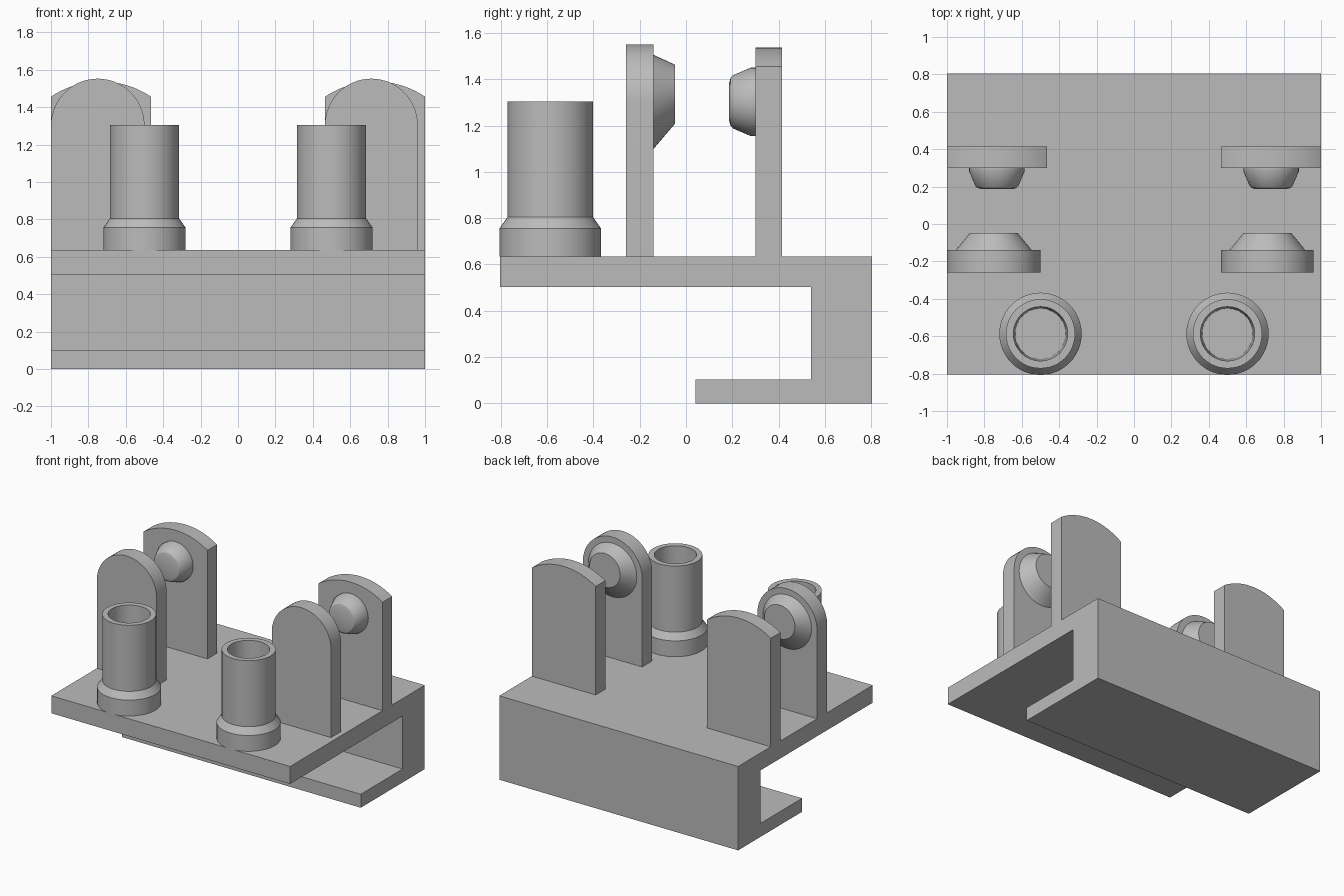
import bpy, bmesh
from math import sin, cos, asin, pi, radians
from mathutils import Matrix, Vector

cube = bpy.data.objects.get("Cube")
if cube:
    bpy.data.objects.remove(cube, do_unlink=True)

# Single grey material
grey = bpy.data.materials.new("plain_grey")
colour = (0.5, 0.5, 0.5, 1)
grey.diffuse_color = colour
grey.use_nodes = True
grey.node_tree.nodes["Principled BSDF"].inputs["Base Color"].default_value = colour

DECK = 0.635


def finish(bm, name, smooth=True):
    bmesh.ops.recalc_face_normals(bm, faces=bm.faces)
    mesh = bpy.data.meshes.new(name)
    bm.to_mesh(mesh)
    bm.free()
    mesh.materials.append(grey)
    obj = bpy.data.objects.new(name, mesh)
    bpy.context.collection.objects.link(obj)
    if smooth:
        bpy.ops.object.select_all(action="DESELECT")
        obj.select_set(True)
        bpy.context.view_layer.objects.active = obj
        bpy.ops.object.shade_smooth_by_angle(angle=radians(25))
    return obj


def prism(name, outline, travel, smooth=True):
    """Extrude a flat outline along a vector."""
    bm = bmesh.new()
    face = bm.faces.new([bm.verts.new(p) for p in outline])
    out = bmesh.ops.extrude_face_region(bm, geom=[face], use_keep_orig=True)
    moved = [v for v in out["geom"] if isinstance(v, bmesh.types.BMVert)]
    bmesh.ops.translate(bm, verts=moved, vec=Vector(travel))
    return finish(bm, name, smooth)


def turned(name, rings, origin, tilt=0, sides=48):
    """Loft circles given as (radius, height, sideways shift), capping both ends."""
    bm = bmesh.new()
    loops = []
    for r, h, shift in rings:
        loops.append([bm.verts.new((r * cos(2 * pi * i / sides),
                                    r * sin(2 * pi * i / sides) + shift, h))
                      for i in range(sides)])
    for a, b in zip(loops, loops[1:]):
        for i in range(sides):
            j = (i + 1) % sides
            bm.faces.new((a[i], a[j], b[j], b[i]))
    bm.faces.new(loops[0])
    bm.faces.new(loops[-1])
    bm.transform(Matrix.Translation(origin) @ Matrix.Rotation(radians(tilt), 4, "X"))
    return finish(bm, name)


def arched_plate(name, x, half, y, thick, top, radius, steps=32):
    """Upright plate whose top is a circular arc."""
    spread = asin(half / radius)
    outline = [(x - half, y, DECK), (x + half, y, DECK)]
    for i in range(steps + 1):
        a = spread * (1 - 2 * i / steps)
        outline.append((x + radius * sin(a), y, top - radius + radius * cos(a)))
    return prism(name, outline, (0, thick, 0))


# C-shaped bracket with a wide deck
profile = [(-0.805, 0.503), (-0.805, DECK), (0.805, DECK), (0.805, 0),
           (0.04, 0), (0.04, 0.102), (0.54, 0.102), (0.54, 0.503)]
prism("bracket", [(-1, y, z) for y, z in profile], (2, 0, 0), smooth=False)

# Hollow cups with a flared foot
cup = [(0.22, 0, 0), (0.22, 0.12, 0), (0.185, 0.17, 0), (0.185, 0.67, 0),
       (0.145, 0.67, 0), (0.135, 0.02, 0)]
# Slanted pads on the front plates, rounded knobs on the back plates
pad = [(0.203, 0, 0), (0.128, 0.092, -0.033)]
knob = [(0.148, 0, 0), (0.148, 0.02, 0), (0.115, 0.097, 0),
        (0.105, 0.107, 0), (0.08, 0.114, 0)]

for side, s, front_x, half in (("right", -1, -0.75, 0.25), ("left", 1, 0.713, 0.248)):
    turned(side + "_cup", cup, (0.5 * s, -0.587, DECK))
    arched_plate(side + "_front_plate", front_x, half, -0.26, 0.12, 1.552, half)
    turned(side + "_front_pad", pad, (front_x, -0.14, 1.303), tilt=-90)
    arched_plate(side + "_back_plate", 0.733 * s, 0.267, 0.3, 0.115, 1.537, 0.48)
    turned(side + "_back_knob", knob, (0.733 * s, 0.3, 1.303), tilt=90)
